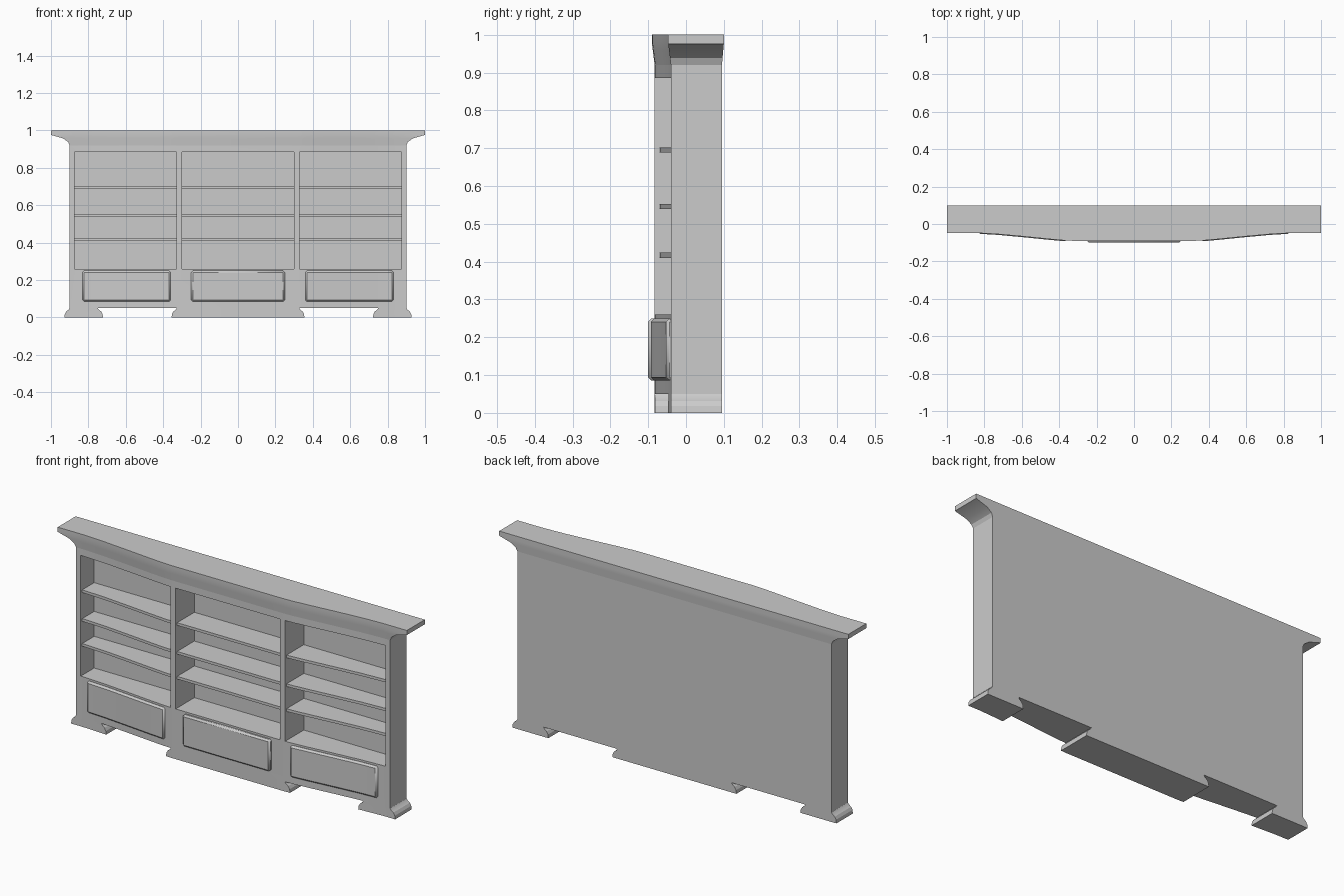
import bpy, bmesh, math

if "Cube" in bpy.data.objects:
    bpy.data.objects.remove(bpy.data.objects["Cube"])

# Plan curve of the serpentine front: (distance from centre, y)
PLAN = [(0.0, -0.083), (0.32, -0.083), (0.37, -0.081), (0.46, -0.073), (0.6, -0.059),
        (0.73, -0.047), (0.8, -0.043), (0.86, -0.040), (1.1, -0.040)]
STATIONS = sorted({s * x for x, _ in PLAN[1:-1] for s in (-1, 1)})
BACK = 0.095


def face_y(x):
    x = abs(x)
    for (xa, ya), (xb, yb) in zip(PLAN, PLAN[1:]):
        if x <= xb:
            return ya + (yb - ya) * (x - xa) / (xb - xa)
    return PLAN[-1][1]


def loft(name, levels):
    """Solid whose front follows the plan; levels are (z, x0, x1, front offset, back y)."""
    bm = bmesh.new()
    rings = []
    lo = max(l[1] for l in levels)
    hi = min(l[2] for l in levels)
    inner = [s for s in STATIONS if lo + 0.003 < s < hi - 0.003]
    for z, x0, x1, off, back in levels:
        pts = [(x, face_y(x) + off) for x in [x0] + inner + [x1]]
        pts += [(x1, back), (x0, back)]
        rings.append([bm.verts.new((x, y, z)) for x, y in pts])
    n = len(rings[0])
    for a, b in zip(rings, rings[1:]):
        for i in range(n):
            j = (i + 1) % n
            bm.faces.new((a[i], a[j], b[j], b[i]))
    bm.faces.new(rings[0][::-1])
    bm.faces.new(rings[-1])
    bmesh.ops.recalc_face_normals(bm, faces=bm.faces)
    me = bpy.data.meshes.new(name)
    bm.to_mesh(me)
    bm.free()
    ob = bpy.data.objects.new(name, me)
    bpy.context.collection.objects.link(ob)
    return ob


def block(name, x0, x1, z0, z1, off, back):
    return loft(name, [(z0, x0, x1, off, back), (z1, x0, x1, off, back)])


# Cabinet body with three open bays cut into it
body = block("cabinet_body", -0.90, 0.90, 0.05, 0.92, 0, BACK)
bays = [(-0.873, -0.328), (-0.299, 0.299), (0.328, 0.873)]
for x0, x1 in bays:
    cutter = block("bay_cutter", x0, x1, 0.26, 0.885, -0.1, 0.07)
    cutter.hide_render = True
    mod = body.modifiers.new("bay", 'BOOLEAN')
    mod.operation = 'DIFFERENCE'
    mod.solver = 'EXACT'
    mod.object = cutter
    bpy.context.view_layer.objects.active = body
    bpy.ops.object.modifier_apply(modifier=mod.name)
    bpy.data.objects.remove(cutter)

# Shelves, set back slightly from the front
for x0, x1 in bays:
    for z in (0.410, 0.539, 0.688):
        block("shelf", x0, x1, z, z + 0.014, 0.012, 0.07)

# Drawer fronts with chamfered edges
for x0, x1, off in [(-0.832, -0.36, -0.011), (-0.25, 0.25, -0.017), (0.36, 0.832, -0.011)]:
    drawer = block("drawer_front", x0, x1, 0.085, 0.25, off, 0.03)
    mod = drawer.modifiers.new("chamfer", 'BEVEL')
    mod.width = 0.009
    mod.segments = 1
    mod.limit_method = 'ANGLE'
    mod.angle_limit = math.radians(50)

# Crown moulding: (z, overhang)
crown = [(0.92, 0.0), (0.938, 0.008), (0.957, 0.035), (0.976, 0.1), (1.0, 0.1)]
crown_levels = []
for z, o in crown:
    t = (z - 0.92) / 0.056
    t = min(t, 1.0)
    crown_levels.append((z, -0.90 - o, 0.90 + o, -0.007 * t, BACK + 0.005 * t))
loft("crown_moulding", crown_levels)

# Flared feet and centre plinth: (z, flare)
flare = [(0.0, 0.028), (0.018, 0.026), (0.032, 0.018), (0.041, 0.006), (0.05, 0.0)]
for name, x0, x1 in [("left_foot", -0.90, -0.75), ("right_foot", 0.75, 0.90),
                     ("centre_plinth", -0.327, 0.327)]:
    loft(name, [(z, x0 - f, x1 + f, 0, BACK) for z, f in flare])

# Smooth the gentle curves, keep the edges crisp
bpy.ops.object.select_all(action='SELECT')
bpy.context.view_layer.objects.active = body
bpy.ops.object.shade_smooth_by_angle(angle=math.radians(20))
